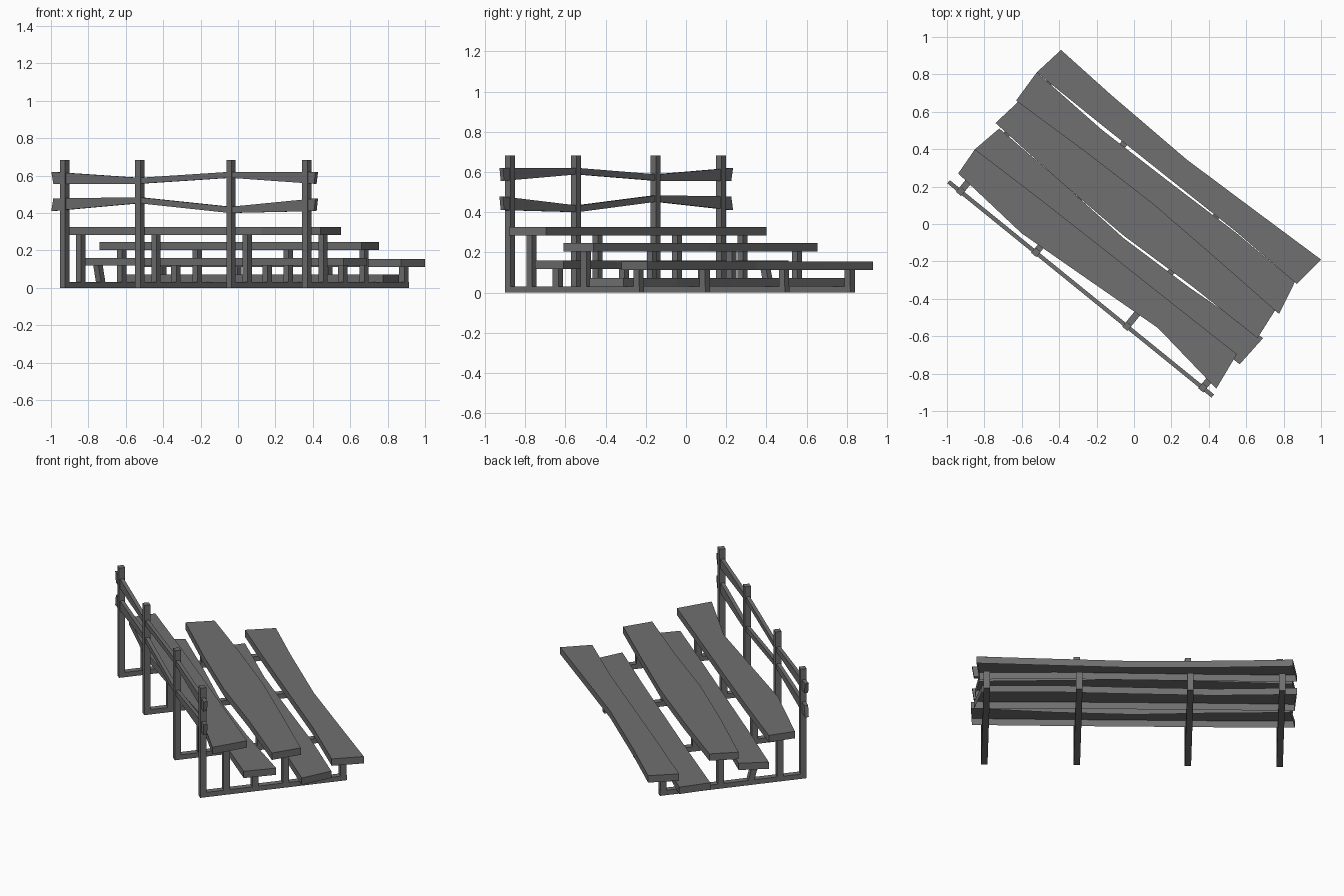
import bpy, bmesh
from mathutils import Vector

if "Cube" in bpy.data.objects:
    bpy.data.objects.remove(bpy.data.objects["Cube"])

# Bleacher axes in plan: U runs along the planks, V runs from railing to front
U = Vector((0.777, -0.630, 0))
V = Vector((0.630, 0.777, 0))
FRAMES = (-0.830, -0.312, 0.315, 0.837)
W = 0.018  # half width of square timber

grey = bpy.data.materials.new("dark_grey")
grey.diffuse_color = (0.16, 0.16, 0.16, 1)
grey.use_nodes = True
grey.node_tree.nodes["Principled BSDF"].inputs["Base Color"].default_value = grey.diffuse_color


def place(s, t, z):
    return U * s + V * t + Vector((0, 0, z))


def loft(name, rings, open_bottom=False):
    """Skin a row of four-point rings given in (s, t, z), capped at both ends."""
    bm = bmesh.new()
    rows = [[bm.verts.new(place(*p)) for p in r] for r in rings]
    under = []
    for a, b in zip(rows, rows[1:]):
        for i in range(4):
            j = (i + 1) % 4
            f = bm.faces.new((a[i], a[j], b[j], b[i]))
            if i == 0:
                under.append(f)
    bm.faces.new(rows[0])
    bm.faces.new(rows[-1])
    bmesh.ops.recalc_face_normals(bm, faces=bm.faces)
    if open_bottom:
        bmesh.ops.delete(bm, geom=under, context='FACES')
    mesh = bpy.data.meshes.new(name)
    bm.to_mesh(mesh)
    bm.free()
    mesh.materials.append(grey)
    bpy.context.collection.objects.link(bpy.data.objects.new(name, mesh))


def plank(name, z0, z1, back, front, open_bottom=True):
    """Warped folded board, hollow below: edges are (s, t) points."""
    loft(name, [[(sb, tb, z0), (sf, tf, z0), (sf, tf, z1), (sb, tb, z1)]
                for (sb, tb), (sf, tf) in zip(back, front)], open_bottom)


def leg(name, s, t, z0, z1, lean=0.0):
    loft(name, [[(s - W, t + d - W, z), (s + W, t + d - W, z),
                 (s + W, t + d + W, z), (s - W, t + d + W, z)]
                for z, d in ((z0, 0), (z1, lean))])


def rail(name, stations):
    """Uneven rail: stations are (s at bottom, s at top, bottom, top)."""
    h, t = 0.011, -0.449
    loft(name, [[(sa, t - h, a), (sa, t + h, a), (sb, t + h, b), (sb, t - h, b)]
                for sa, sb, a, b in stations])


# Seats and foot boards
plank("front_seat", 0.112, 0.155,
      [(-0.914, 0.302), (-0.5, 0.302), (0, 0.307), (0.45, 0.312), (0.878, 0.299)],
      [(-0.889, 0.477), (-0.53, 0.459), (0, 0.445), (0.45, 0.463), (0.897, 0.482)])
plank("front_foot_board", 0.029, 0.072,
      [(-0.905, 0.116), (-0.45, 0.12), (0, 0.12), (0.45, 0.12), (0.905, 0.115)],
      [(-0.914, 0.302), (-0.45, 0.283), (0, 0.293), (0.45, 0.307), (0.863, 0.301)])
plank("middle_seat", 0.203, 0.246,
      [(-0.915, -0.047), (-0.45, -0.072), (0, -0.083), (0.45, -0.063), (0.897, -0.058)],
      [(-0.892, 0.118), (-0.45, 0.138), (0, 0.149), (0.45, 0.135), (0.876, 0.118)])
plank("rear_foot_board", 0.118, 0.160,
      [(-0.912, -0.225), (-0.45, -0.23), (0, -0.23), (0.45, -0.23), (0.911, -0.227)],
      [(-0.881, -0.057), (-0.45, -0.070), (0, -0.094), (0.45, -0.077), (0.920, -0.039)])
plank("rear_seat", 0.283, 0.326,
      [(-0.900, -0.382), (-0.435, -0.417), (0, -0.385), (0.45, -0.351), (0.896, -0.407)],
      [(-0.912, -0.225), (-0.45, -0.212), (0, -0.205), (0.45, -0.20), (0.865, -0.194)])

# Four cross frames: base runner, railing post and board supports
for n, s in enumerate(FRAMES, 1):
    plank(f"base_runner_{n}", 0, 0.03,
          [(s - W, -0.466), (s + W, -0.466)], [(s - W, 0.395), (s + W, 0.395)], False)
    leg(f"railing_post_{n}", s, -0.448, 0, 0.683)
    leg(f"rear_seat_leg_{n}", s, -0.311, 0.03, 0.283)
    leg(f"rear_foot_leg_{n}", s, -0.142, 0.03, 0.118, -0.022 if n == 1 else 0)
    leg(f"middle_seat_leg_{n}", s, 0.037, 0.03, 0.203)
    leg(f"front_seat_leg_{n}", s, 0.375, 0.03, 0.112)

# Safety rails
rail("upper_rail", [(-0.898, -0.912, 0.556, 0.62), (-0.312, -0.312, 0.556, 0.588),
                    (0.315, 0.315, 0.588, 0.62), (0.896, 0.906, 0.556, 0.62)])
rail("lower_rail", [(-0.912, -0.898, 0.41, 0.478), (-0.312, -0.312, 0.452, 0.484),
                    (0.315, 0.315, 0.40, 0.433), (0.896, 0.906, 0.41, 0.478)])
